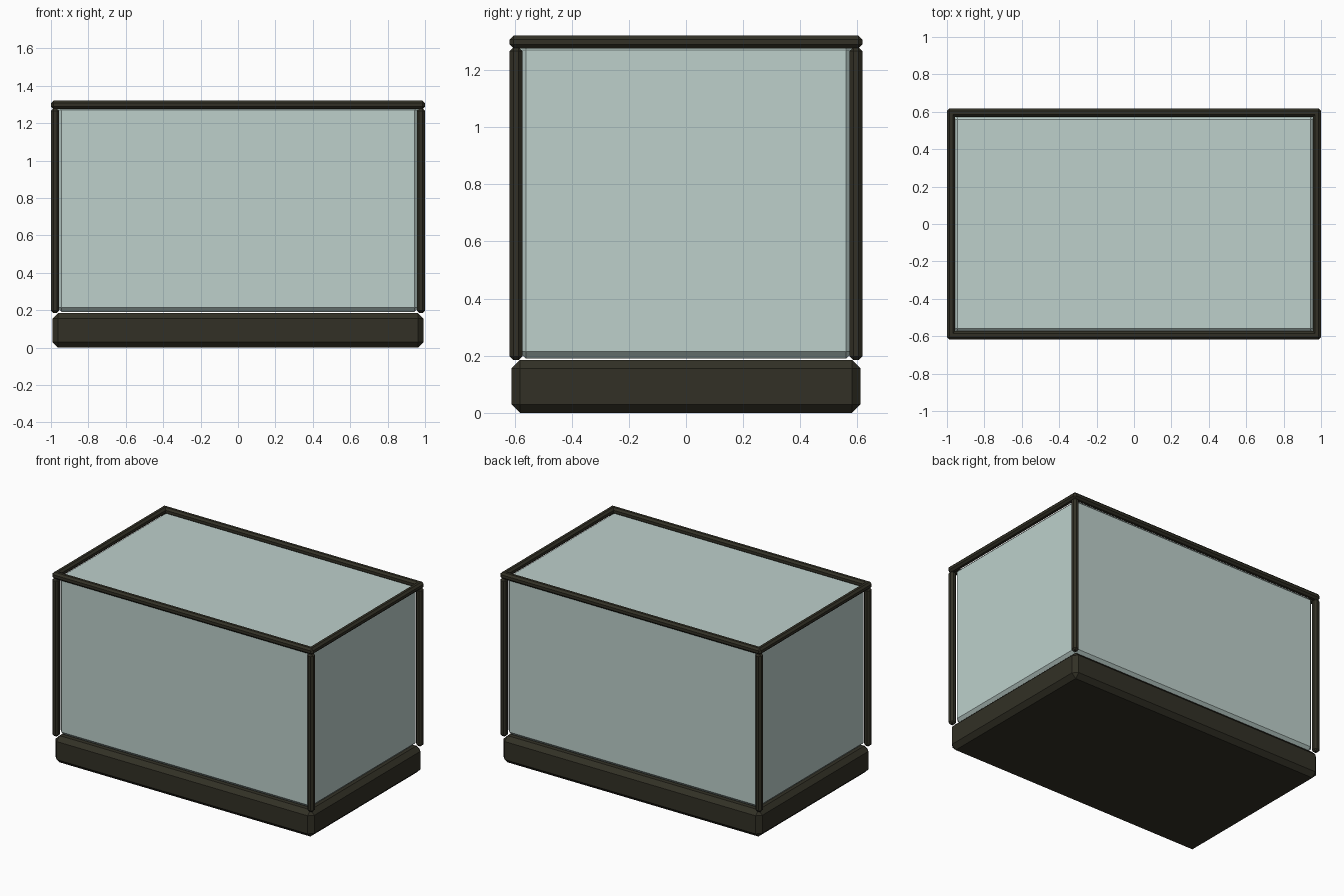
import bpy
import bmesh
from mathutils import Vector

if "Cube" in bpy.data.objects:
    bpy.data.objects.remove(bpy.data.objects["Cube"], do_unlink=True)


def make_material(name, colour):
    mat = bpy.data.materials.new(name)
    mat.use_nodes = True
    mat.diffuse_color = colour
    mat.node_tree.nodes["Principled BSDF"].inputs["Base Color"].default_value = colour
    return mat


def chamfered_box(name, low, high, chamfer, mat):
    """Box between two corners with every edge chamfered."""
    low, high = Vector(low), Vector(high)
    centre, size = (low + high) / 2, high - low
    bm = bmesh.new()
    bmesh.ops.create_cube(bm, size=1)
    bmesh.ops.scale(bm, vec=size, verts=bm.verts)
    bmesh.ops.bevel(bm, geom=bm.edges[:], offset=chamfer, segments=1,
                    affect='EDGES', clamp_overlap=True)
    mesh = bpy.data.meshes.new(name)
    bm.to_mesh(mesh)
    bm.free()
    mesh.materials.append(mat)
    obj = bpy.data.objects.new(name, mesh)
    obj.location = centre
    bpy.context.scene.collection.objects.link(obj)
    return obj


dark = make_material("dark bronze", (0.032, 0.030, 0.019, 1))
glass = make_material("pale glass", (0.51, 0.63, 0.60, 1))

# Overall half sizes, bar thickness and key heights
X, Y, BAR = 1.0, 0.617, 0.044
BASE_TOP, POST_TOP, TOP = 0.185, 1.279, 1.32
CUT = 0.013

# Plinth and glass case
chamfered_box("base", (-0.992, -0.611, 0), (0.992, 0.611, BASE_TOP), 0.03, dark)
chamfered_box("glass_case", (-0.968, -0.585, 0.19), (0.968, 0.585, 1.295), 0.025, glass)

# Corner posts
for side, sx in (("left", 1), ("right", -1)):
    for end, sy in (("front", -1), ("back", 1)):
        cx, cy = sx * (X - BAR / 2), sy * (Y - BAR / 2)
        chamfered_box(f"{end}_{side}_post",
                      (cx - BAR / 2, cy - BAR / 2, BASE_TOP),
                      (cx + BAR / 2, cy + BAR / 2, POST_TOP), CUT, dark)

# Top rails
for end, sy in (("front", -1), ("back", 1)):
    cy = sy * (Y - BAR / 2)
    chamfered_box(f"{end}_rail", (-X, cy - BAR / 2, TOP - BAR),
                  (X, cy + BAR / 2, TOP), CUT, dark)
for side, sx in (("left", 1), ("right", -1)):
    cx = sx * (X - BAR / 2)
    chamfered_box(f"{side}_rail", (cx - BAR / 2, -0.602, TOP - BAR),
                  (cx + BAR / 2, 0.602, TOP), CUT, dark)
